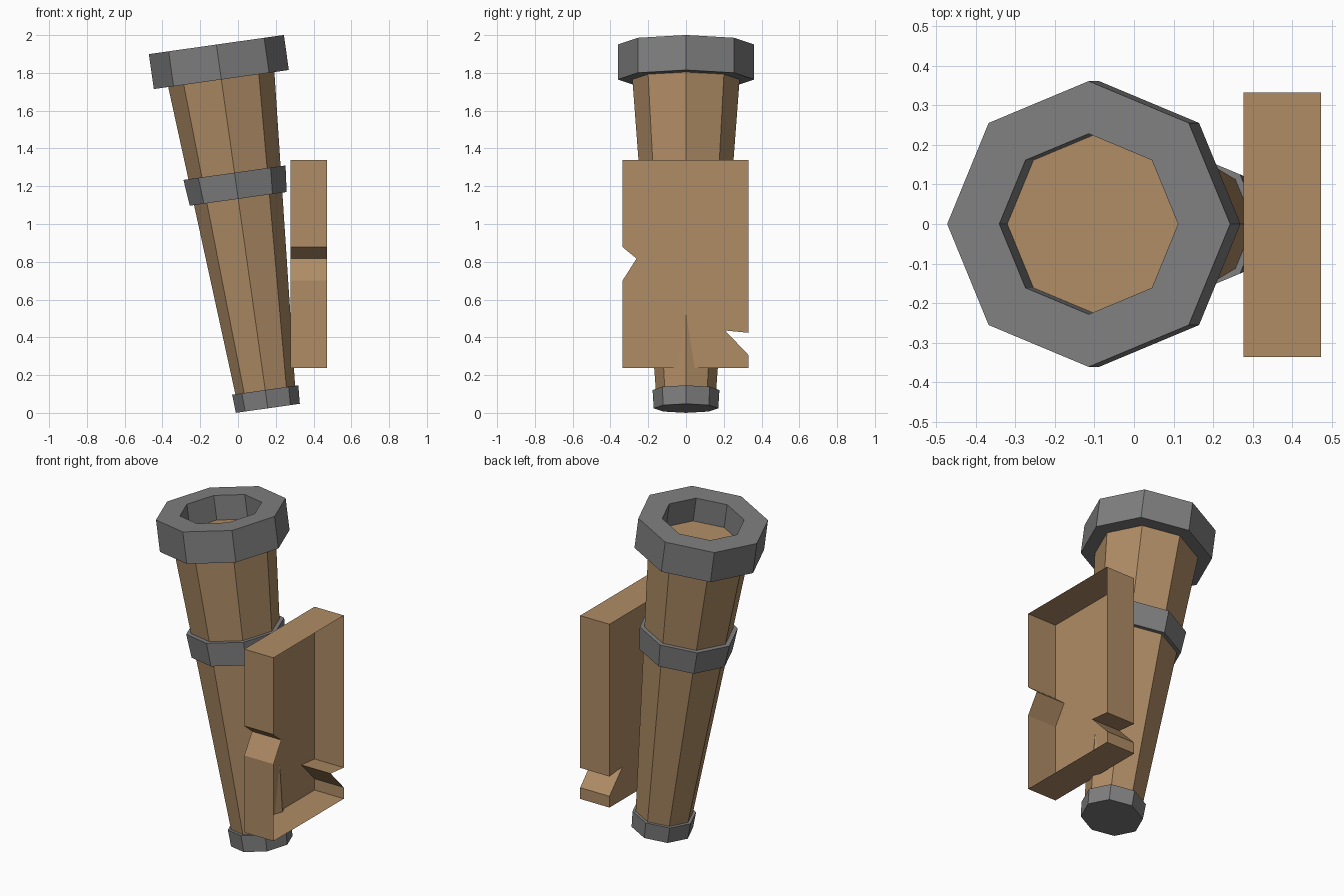
import bpy, bmesh, math
from mathutils import Matrix

if "Cube" in bpy.data.objects:
    bpy.data.objects.remove(bpy.data.objects["Cube"])

TILT = math.radians(8.05)
SIDES = 8


def material(name, rgb):
    m = bpy.data.materials.new(name)
    m.diffuse_color = (*rgb, 1)
    m.use_nodes = True
    m.node_tree.nodes["Principled BSDF"].inputs["Base Color"].default_value = m.diffuse_color
    return m


wood = material("wood brown", (0.43, 0.262, 0.130))
iron = material("iron grey", (0.212, 0.212, 0.212))

# Torch axis starts at the centre of the rim and runs down, leaning to +x
AXIS = Matrix.Translation((-0.1145, 0, 1.95)) @ Matrix.Rotation(-TILT, 4, 'Y')


def add_object(name, bm, mat):
    bmesh.ops.recalc_face_normals(bm, faces=bm.faces)
    me = bpy.data.meshes.new(name)
    bm.to_mesh(me)
    bm.free()
    me.materials.append(mat)
    ob = bpy.data.objects.new(name, me)
    bpy.context.collection.objects.link(ob)
    return ob


def lathe(name, profile, mat, tube=False):
    """Revolve (radius, depth along axis) points; a tube joins last to first."""
    bm = bmesh.new()
    rings = []
    for r, d in profile:
        rings.append([bm.verts.new((r * math.cos(a), r * math.sin(a), -d))
                      for a in (2 * math.pi * i / SIDES for i in range(SIDES))])
    pairs = list(zip(rings, rings[1:]))
    if tube:
        pairs.append((rings[-1], rings[0]))
    else:
        bm.faces.new(rings[0])
        bm.faces.new(rings[-1])
    for a, b in pairs:
        for i in range(SIDES):
            j = (i + 1) % SIDES
            bm.faces.new((a[i], a[j], b[j], b[i]))
    bm.transform(AXIS)
    return add_object(name, bm, mat)


# Tapered handle, its top forming the floor of the cup
lathe("torch_handle", [(0.287, 0.144), (0.158, 1.87)], wood)

# Iron fittings
lathe("top_rim", [(0.361, 0), (0.361, 0.187), (0.228, 0.187), (0.228, 0)], iron, tube=True)
lathe("middle_band", [(0.273, 0.685), (0.259, 0.825)], iron)
lathe("bottom_cap", [(0.177, 1.847), (0.171, 1.945)], iron)

# Wall plate: notched outline pushed out along x, left open on the wall side
outline = [(-0.336, 0.237), (0.332, 0.237), (0.332, 0.305), (0.207, 0.436),
           (0.332, 0.424), (0.332, 1.34), (-0.336, 1.34), (-0.336, 0.878),
           (-0.262, 0.817), (-0.336, 0.70)]
bm = bmesh.new()
near = [bm.verts.new((0.277, y, z)) for y, z in outline]
far = [bm.verts.new((0.472, y, z)) for y, z in outline]
bm.faces.new(near)
for i in range(len(outline)):
    j = (i + 1) % len(outline)
    bm.faces.new((near[i], near[j], far[j], far[i]))
add_object("wall_plate", bm, wood)
